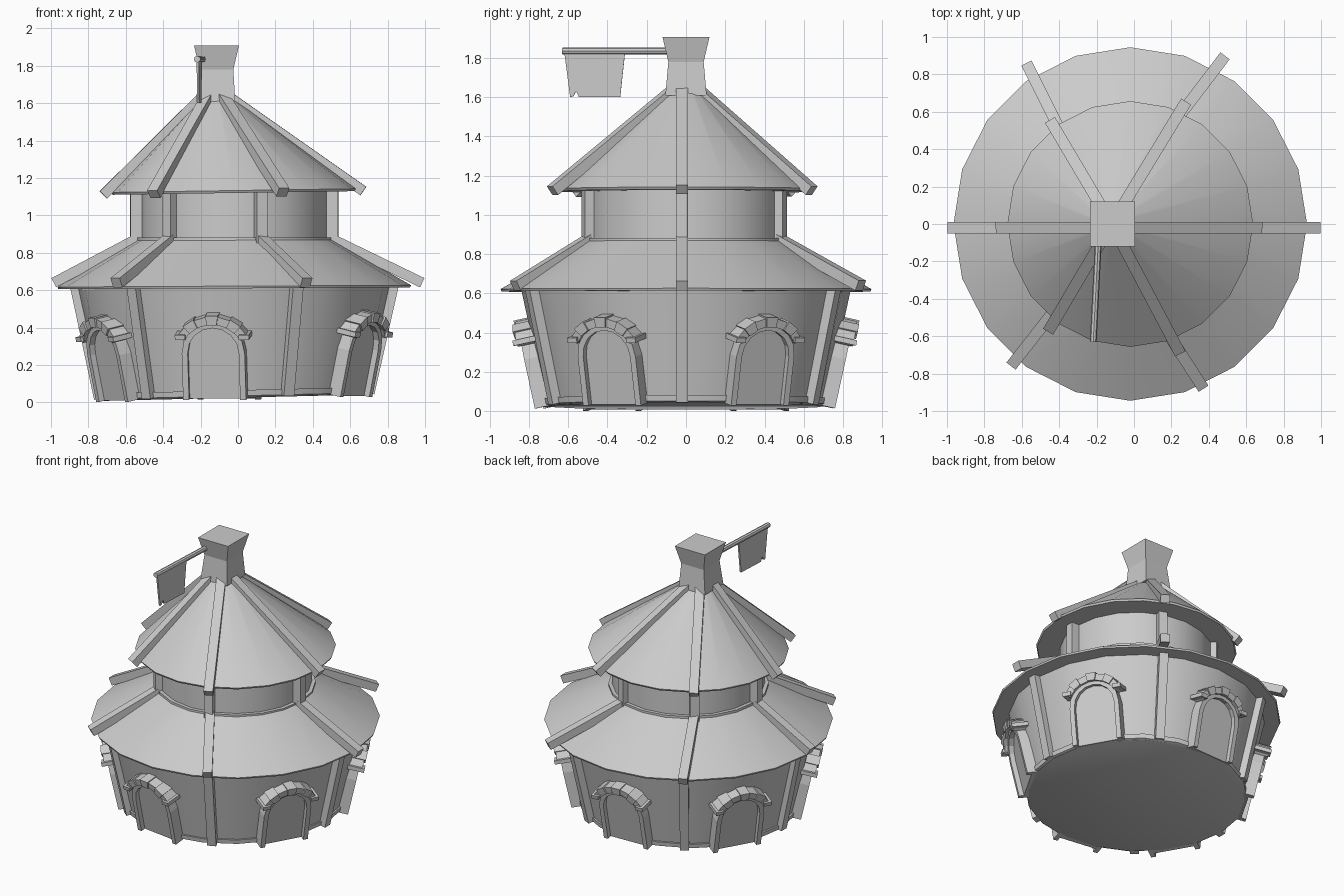
import bpy, math
from math import sin, cos, pi, radians
from mathutils import Vector, Matrix

if "Cube" in bpy.data.objects:
    bpy.data.objects.remove(bpy.data.objects["Cube"])

CX = -0.02                      # building axis
APEX = Vector((-0.12, 0, 0))    # leaning roof tip


def make(name, verts, faces, mat=None, smooth=False):
    me = bpy.data.meshes.new(name)
    if mat:
        verts = [mat @ Vector(v) for v in verts]
    me.from_pydata([tuple(v) for v in verts], [], faces)
    ob = bpy.data.objects.new(name, me)
    bpy.context.collection.objects.link(ob)
    import bmesh
    bm = bmesh.new()
    bm.from_mesh(me)
    bmesh.ops.recalc_face_normals(bm, faces=bm.faces)
    bm.to_mesh(me)
    bm.free()
    if smooth:
        bpy.ops.object.select_all(action='DESELECT')
        ob.select_set(True)
        bpy.context.view_layer.objects.active = ob
        bpy.ops.object.shade_smooth_by_angle(angle=radians(30))
    return ob


def lathe(name, rings, n=20, tilt=0.0, phase=0.0, smooth=True):
    """Stacked rings of (z, radius, centre x), capped at both ends."""
    vs, fs = [], []
    for z, r, cx in rings:
        for i in range(n):
            a = phase + 2 * pi * i / n
            vs.append((cx + r * cos(a), r * sin(a), z + tilt * r * cos(a)))
    for k in range(len(rings) - 1):
        for i in range(n):
            j = (i + 1) % n
            fs.append((k*n + i, k*n + j, k*n + n + j, k*n + n + i))
    fs += [tuple(range(n))[::-1], tuple(range(len(vs) - n, len(vs)))]
    return make(name, vs, fs, smooth=smooth)


def bar(name, p, q, w, h, out):
    """Square beam from p to q; its width lies across the outward direction."""
    p, q = Vector(p), Vector(q)
    side = Vector((0, 0, 1)).cross(Vector((out[0], out[1], 0))).normalized()
    up = (q - p).cross(side).normalized()
    vs = [e + side * s * w / 2 + up * t * h / 2
          for e in (p, q) for s, t in ((-1, -1), (1, -1), (1, 1), (-1, 1))]
    return make(name, vs, [(0, 1, 2, 3), (7, 6, 5, 4)] +
                [(i, i + 4, (i + 1) % 4 + 4, (i + 1) % 4) for i in range(4)])


def prism(name, pts, d0, d1, mat):
    """Outline in local x,z extruded along local y."""
    n = len(pts)
    vs = [(x, d, z) for d in (d0, d1) for x, z in pts]
    fs = [tuple(range(n)), tuple(range(n, 2 * n))]
    fs += [(i, (i + 1) % n, (i + 1) % n + n, i + n) for i in range(n)]
    return make(name, vs, fs, mat)


def band(name, outer, inner, d0, d1, mat):
    """Open strip between two matching outlines, with thickness."""
    vs, fs = [], []
    for o, i in zip(outer, inner):
        vs += [(o[0], d0, o[1]), (o[0], d1, o[1]), (i[0], d1, i[1]), (i[0], d0, i[1])]
    for k in range(len(outer) - 1):
        fs += [(4*k + j, 4*k + (j+1) % 4, 4*k + 4 + (j+1) % 4, 4*k + 4 + j) for j in range(4)]
    e = len(vs) - 4
    fs += [(0, 1, 2, 3), (e, e + 1, e + 2, e + 3)]
    return make(name, vs, fs, mat)


def wall_r(z):
    return 0.71 + 0.22 * (z - 0.03)


# walls, floor band and roofs
lathe("floor_band", [(0.025, 0.70, CX), (0.035, 0.725, CX), (0.065, 0.73, CX)], tilt=0.024)
lathe("lower_wall", [(0.03, 0.71, CX), (0.62, wall_r(0.62), CX)], tilt=0.02)
lathe("lower_roof", [(0.61, 0.94, CX), (0.622, 0.945, CX), (0.87, 0.52, CX)], tilt=0.005)
lathe("drum_band", [(0.85, 0.525, CX), (0.882, 0.525, CX)])
lathe("drum", [(0.84, 0.50, CX), (1.14, 0.50, CX)])
lathe("upper_roof", [(1.12, 0.65, CX), (1.133, 0.657, CX), (1.65, 0.06, -0.115)], tilt=0.015)

# flared square chimney
R2 = 2 ** 0.5
lathe("chimney", [(1.61, 0.105 * R2, -0.12), (1.78, 0.09 * R2, -0.115), (1.908, 0.12 * R2, -0.115)],
      n=4, phase=pi / 4, smooth=False)

# per rib: upper end, lower end, drum post position, wall pillar angle
ribs = [((0.67, -0.02), (0.985, -0.02), (0.50, -0.02), 0),
        ((0.27, 0.64), (0.48, 0.89), (0.16, 0.47), 62),
        ((-0.44, 0.54), (-0.57, 0.85), (-0.34, 0.39), 123),
        ((-0.72, -0.02), (-0.985, -0.02), (-0.54, -0.02), 180),
        ((-0.45, -0.56), (-0.65, -0.75), (-0.36, -0.38), 231),
        ((0.24, -0.68), (0.365, -0.87), (0.12, -0.49), 293)]
for i, (u, l, p, a) in enumerate(ribs):
    t = Vector((u[0], u[1], 0)) - APEX
    s = APEX + t.normalized() * 0.07
    if abs(t.y) < 0.1:
        s.y = -0.02
    bar(f"upper_rib_{i}", (s.x, s.y, 1.635), (*u, 1.12 + 0.015 * u[0]), 0.062, 0.055, t)
    bar(f"lower_rib_{i}", (*p, 0.875), (*l, 0.64), 0.062, 0.055, (l[0] - p[0], l[1] - p[1]))
    o = (p[0] - CX, p[1])
    bar(f"drum_post_{i}", (*p, 0.85), (*p, 1.16), 0.06, 0.07, o)
    c = (cos(radians(a)), sin(radians(a)))
    yo = -0.02 if a % 180 == 0 else 0
    zb = 0.035 + 0.015 * c[0]
    bar(f"wall_pillar_{i}", (CX + c[0] * 0.72, c[1] * 0.72 + yo, zb),
        (CX + c[0] * 0.85, c[1] * 0.85 + yo, 0.63), 0.06, 0.06, c)


# arched doors leaning with the wall
def arch(w, spring, n=8):
    return ([(w, 0)] + [(w * cos(pi * k / n), spring + w * sin(pi * k / n)) for k in range(n + 1)]
            + [(-w, 0)])


lean = math.atan(0.22)
for i, a in enumerate((-98, -30, 30, 92, 150, 210)):
    a = radians(a)
    base = Vector((CX + 0.71 * cos(a), 0.71 * sin(a), 0.025 + 0.015 * cos(a)))
    # local y outward, local z up the wall
    m = (Matrix.Translation(base) @ Matrix.Rotation(a - pi / 2, 4, 'Z')
         @ Matrix.Rotation(-lean, 4, 'X'))
    prism(f"door_{i}", arch(0.145, 0.26), -0.05, 0.012, m)
    band(f"door_frame_{i}", arch(0.17, 0.255), arch(0.138, 0.255), -0.05, 0.045, m)
    # hood of separate stones
    n = 7
    for k in range(n):
        a0, a1 = [radians(90 - 60 + 120 * (k + e) / n) for e in (0.0, 1.0)]
        ro = 0.222 + (0.008 if k % 2 else 0)
        ri = 0.178
        band(f"hood_stone_{i}_{k}",
             [(ro * cos(t), 0.238 + ro * sin(t)) for t in (a0, a1)],
             [(ri * cos(t), 0.238 + ri * sin(t)) for t in (a0, a1)],
             -0.05, 0.075 if k % 2 else 0.065, m)
    for s in (-1, 1):
        prism(f"hood_foot_{i}_{s}", [(s * 0.145, 0.335), (s * 0.2, 0.335),
                                     (s * 0.2, 0.362), (s * 0.145, 0.362)], -0.05, 0.08, m)

# flag pole and torn cloth
a, b = Vector((-0.218, -0.63, 1.835)), Vector((-0.19, -0.08, 1.835))
bpy.ops.mesh.primitive_cylinder_add(vertices=8, radius=0.018, depth=(b - a).length,
                                    location=(a + b) / 2)
pole = bpy.context.object
pole.name = "flag_pole"
pole.rotation_mode = 'QUATERNION'
pole.rotation_quaternion = (b - a).to_track_quat('Z', 'Y')
d = (b - a).normalized()
m = Matrix.Translation((-0.215, -0.62, 0)) @ Matrix.Rotation(math.atan2(d.y, d.x), 4, 'Z')
prism("flag_cloth", [(0, 1.83), (0.31, 1.83), (0.285, 1.6), (0.075, 1.6),
                     (0.06, 1.632), (0.047, 1.605), (0.03, 1.6)], -0.006, 0.006, m)
